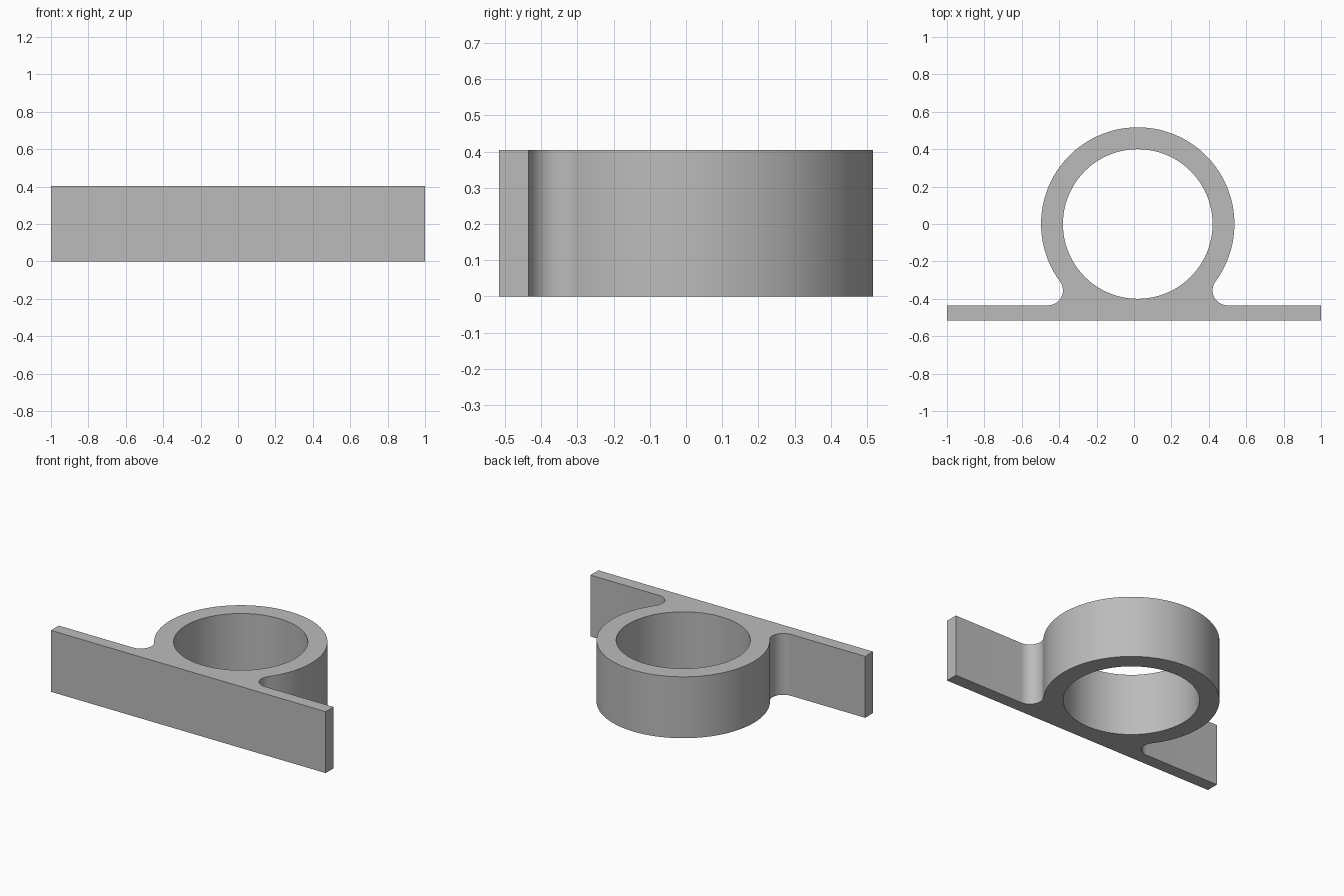
import bpy, bmesh
from math import sin, cos, atan2, hypot, pi, radians
from mathutils import Vector

cube = bpy.data.objects.get("Cube")
if cube:
    bpy.data.objects.remove(cube, do_unlink=True)

CENTRE_X = 0.02
OUTER, BORE = 0.517, 0.40
HEIGHT = 0.404
PLATE_BACK = -0.435
FILLET = 0.08

grey = bpy.data.materials.new("plain grey")
grey.use_nodes = True
colour = (0.5, 0.5, 0.5, 1)
grey.diffuse_color = colour
grey.node_tree.nodes["Principled BSDF"].inputs["Base Color"].default_value = colour


def arc(cx, cy, radius, start, end, steps):
    """Points along an arc, both ends included."""
    angles = [start + (end - start) * i / steps for i in range(steps + 1)]
    return [Vector((cx + radius * cos(a), cy + radius * sin(a), 0)) for a in angles]


# Fillet centre, tangent to both the plate and the ring
fy = PLATE_BACK + FILLET
fx = ((OUTER + FILLET) ** 2 - fy ** 2) ** 0.5
touch = atan2(fy, fx)

# Outline: plate front, right fillet, ring, left fillet
right_fillet = arc(CENTRE_X + fx, fy, FILLET, 1.5 * pi, pi + touch, 16)
ring = arc(CENTRE_X, 0, OUTER, touch, pi - touch, 80)
left_fillet = [Vector((2 * CENTRE_X - p.x, p.y, 0)) for p in reversed(right_fillet)]
outline = ([Vector((-1, -OUTER, 0)), Vector((1, -OUTER, 0)), Vector((1, PLATE_BACK, 0))]
           + right_fillet + ring[1:-1] + left_fillet + [Vector((-1, PLATE_BACK, 0))])
bore = arc(CENTRE_X, 0, BORE, 0, 2 * pi, 96)[:-1]

# Fill the profile around the bore and extrude it upwards
bm = bmesh.new()
edges = []
for loop in (outline, bore):
    verts = [bm.verts.new(p) for p in loop]
    edges += [bm.edges.new((v, verts[i - 1])) for i, v in enumerate(verts)]
bmesh.ops.triangle_fill(bm, edges=edges, use_beauty=True, normal=(0, 0, 1))
result = bmesh.ops.extrude_face_region(bm, geom=bm.faces[:], use_keep_orig=True)
top = [g for g in result["geom"] if isinstance(g, bmesh.types.BMVert)]
bmesh.ops.translate(bm, verts=top, vec=(0, 0, HEIGHT))
bmesh.ops.recalc_face_normals(bm, faces=bm.faces[:])

mesh = bpy.data.meshes.new("ring_bracket")
bm.to_mesh(mesh)
bm.free()
mesh.materials.append(grey)
bracket = bpy.data.objects.new("ring_bracket", mesh)
bpy.context.collection.objects.link(bracket)

# Smooth curved walls, crisp rims
bpy.ops.object.select_all(action="DESELECT")
bracket.select_set(True)
bpy.context.view_layer.objects.active = bracket
bpy.ops.object.shade_smooth_by_angle(angle=radians(30))
